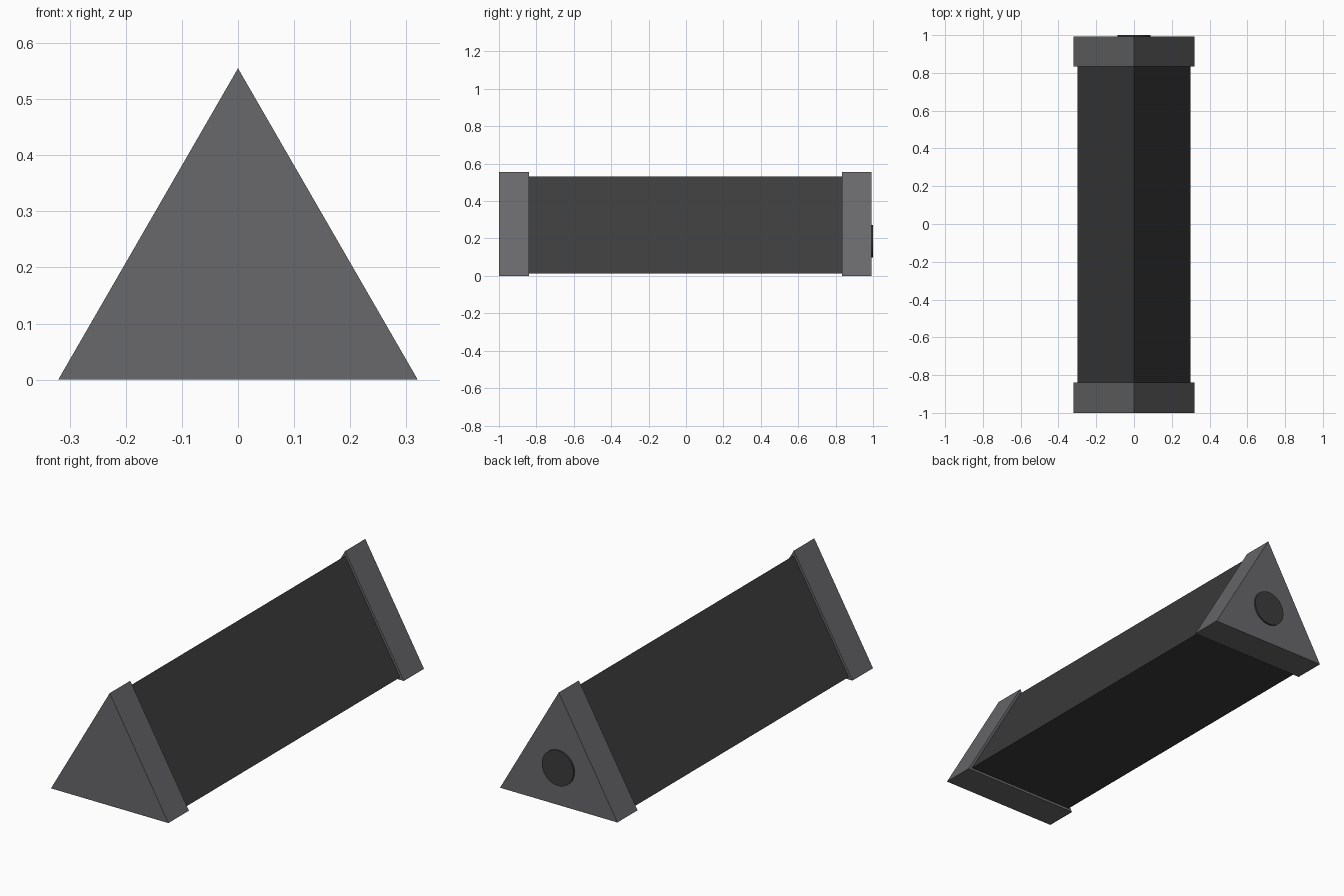
import bpy
from math import pi

cube = bpy.data.objects.get("Cube")
if cube:
    bpy.data.objects.remove(cube, do_unlink=True)


def make_material(name, rgb):
    mat = bpy.data.materials.new(name)
    mat.use_nodes = True
    colour = (*rgb, 1)
    mat.diffuse_color = colour
    mat.node_tree.nodes["Principled BSDF"].inputs["Base Color"].default_value = colour
    return mat


grey = make_material("cap grey", (0.14, 0.14, 0.147))
black = make_material("dark charcoal", (0.045, 0.045, 0.045))

CAP_RADIUS = 0.37
AXIS_Z = CAP_RADIUS / 2  # centre of the triangle above the ground


def prism(name, sides, radius, y0, y1, mat):
    """Regular prism lying along y, with a corner pointing up."""
    bpy.ops.mesh.primitive_cylinder_add(
        vertices=sides, radius=radius, depth=y1 - y0,
        location=(0, (y0 + y1) / 2, AXIS_Z), rotation=(pi / 2, 0, 0))
    obj = bpy.context.object
    obj.name = name
    bpy.ops.object.transform_apply(location=False, rotation=True, scale=False)
    # Turn the section so that its first corner is the highest
    if min(v.co.z for v in obj.data.vertices) < -radius * 0.9 and sides == 3:
        obj.rotation_euler.y = pi
    obj.data.materials.append(mat)
    return obj


# Triangular tube with a slightly larger cap at each end
prism("tube_body", 3, 0.346, -0.9, 0.9, black)
prism("front_cap", 3, CAP_RADIUS, -1, -0.84, grey)
prism("back_cap", 3, CAP_RADIUS, 0.835, 0.992, grey)

# Round button on the back cap
button = prism("back_button", 32, 0.087, 0.985, 1, black)
bpy.ops.object.shade_smooth_by_angle()
